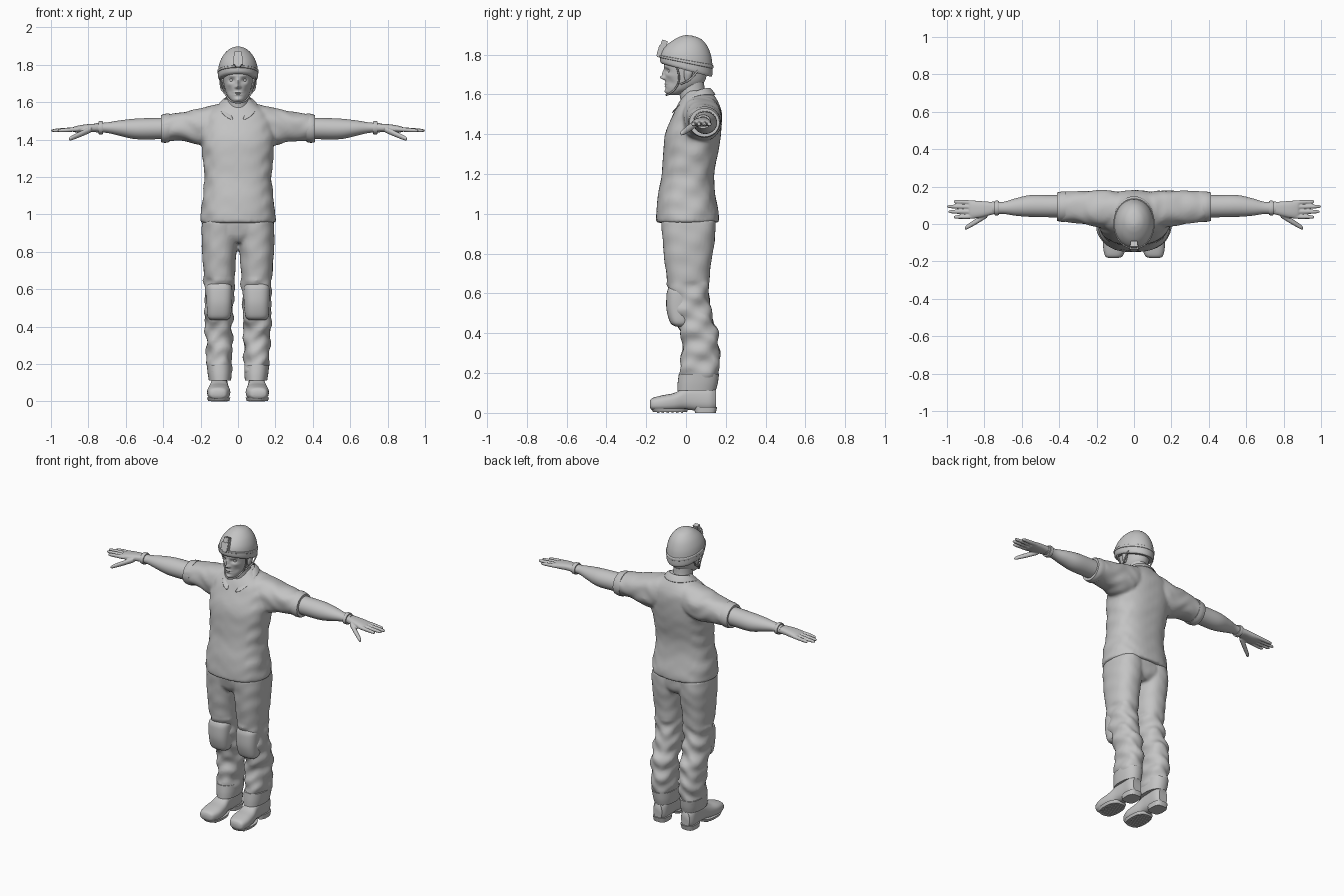
import bpy, bmesh, math
from mathutils import Vector, Matrix

cube = bpy.data.objects.get("Cube")
if cube:
    bpy.data.objects.remove(cube, do_unlink=True)

grey = bpy.data.materials.new("plain grey")
grey.use_nodes = True
COLOR = (0.55, 0.55, 0.55, 1)
grey.diffuse_color = COLOR
grey.node_tree.nodes["Principled BSDF"].inputs["Base Color"].default_value = COLOR


def blend(p0, p1, p2, p3, t):
    """Catmull-Rom point between p1 and p2."""
    return [0.5 * (2 * b + (c - a) * t + (2 * a - 5 * b + 4 * c - d) * t * t
                   + (3 * b - a - 3 * c + d) * t ** 3)
            for a, b, c, d in zip(p0, p1, p2, p3)]


def loft(bm, axis, rows, sides=32, steps=5, power=2.0):
    """Skin through oval sections: (position, a_min, a_max, b_min, b_max)."""
    fine = []
    last = len(rows) - 1
    for i in range(last):
        around = [rows[max(0, min(last, k))] for k in (i - 1, i, i + 1, i + 2)]
        fine += [blend(*around, s / steps) for s in range(steps)]
    fine.append(rows[-1])
    rings = []
    for pos, a0, a1, b0, b1 in fine:
        ring = []
        for k in range(sides):
            ang = math.tau * k / sides
            c, s = math.cos(ang), math.sin(ang)
            c = math.copysign(abs(c) ** (2 / power), c)
            s = math.copysign(abs(s) ** (2 / power), s)
            a = (a0 + a1) / 2 + (a1 - a0) / 2 * c
            b = (b0 + b1) / 2 + (b1 - b0) / 2 * s
            co = {"z": (a, b, pos), "x": (pos, a, b), "y": (a, pos, b)}[axis]
            ring.append(bm.verts.new(co))
        rings.append(ring)
    for low, high in zip(rings, rings[1:]):
        for k in range(sides):
            n = (k + 1) % sides
            bm.faces.new((low[k], low[n], high[n], high[k]))
    bm.faces.new(rings[0])
    bm.faces.new(rings[-1])


def mirror(bm):
    """Copy everything to the other side of x = 0."""
    copy = bmesh.ops.duplicate(bm, geom=bm.verts[:] + bm.edges[:] + bm.faces[:])
    verts = [g for g in copy["geom"] if isinstance(g, bmesh.types.BMVert)]
    bmesh.ops.scale(bm, vec=(-1, 1, 1), verts=verts)


def wrinkle(bm, amount):
    """Push cloth in and out in slanted folds; amount depends on position."""
    bm.normal_update()
    moves = []
    for v in bm.verts:
        x, y, z = v.co
        wave = math.sin(70 * z + 22 * y + 3 * math.sin(25 * x)) + math.sin(43 * z - 35 * y + 20 * x)
        moves.append(v.normal * wave * amount(v.co))
    for v, m in zip(bm.verts, moves):
        v.co += m


def finish(name, bm, voxel=0, smooth=0):
    """Turn the bmesh into an object, optionally fusing its pieces."""
    bmesh.ops.recalc_face_normals(bm, faces=bm.faces[:])
    mesh = bpy.data.meshes.new(name)
    bm.to_mesh(mesh)
    bm.free()
    mesh.materials.append(grey)
    mesh.shade_smooth()
    mesh.set_sharp_from_angle(angle=math.radians(50))
    obj = bpy.data.objects.new(name, mesh)
    bpy.context.collection.objects.link(obj)
    if voxel:
        fuse = obj.modifiers.new("fuse", "REMESH")
        fuse.mode, fuse.voxel_size, fuse.use_smooth_shade = "VOXEL", voxel, True
        soft = obj.modifiers.new("soften", "SMOOTH")
        soft.factor, soft.iterations = 0.5, smooth
    return obj


def part(name, axis, rows, both=False, **kw):
    bm = bmesh.new()
    loft(bm, axis, rows, **kw)
    if both:
        mirror(bm)
    return finish(name, bm)


def even(z, half, y0, y1):
    return (z, -half, half, y0, y1)


# Shirt: sleeves and torso fused together
bm = bmesh.new()
loft(bm, "x", [(.04, .02, .16, 1.42, 1.595), (.12, -.02, .178, 1.38, 1.588),
               (.2, -.015, .18, 1.37, 1.568), (.28, 0, .178, 1.39, 1.552),
               (.35, .01, .172, 1.395, 1.54), (.41, .018, .166, 1.39, 1.528)], power=2.2)
mirror(bm)
loft(bm, "z", [even(.955, .198, -.15, .165), even(1.0, .2, -.15, .165), even(1.1, .187, -.14, .147),
               even(1.2, .18, -.122, .142), even(1.3, .188, -.115, .16), even(1.4, .196, -.105, .176),
               even(1.5, .19, -.065, .18), even(1.55, .155, -.042, .168),
               even(1.59, .1, -.015, .145), even(1.62, .07, .005, .12)], sides=48, power=2.4)
wrinkle(bm, lambda p: .0022 if abs(p.x) > .13 else .0006)
finish("shirt", bm, .009, 4)

# Turned-up sleeve ends
part("sleeve_cuffs", "x", [(.365, .012, .174, 1.388, 1.54), (.39, .012, .173, 1.383, 1.538),
                           (.413, .017, .168, 1.387, 1.53)], both=True)

# Collar: a folded strip open at the throat
bm = bmesh.new()
upper = [(0, .122, 1.635), (.05, .108, 1.635), (.075, .055, 1.625), (.062, -.01, 1.575), (.006, -.078, 1.492)]
lower = [(0, .156, 1.595), (.07, .135, 1.595), (.108, .065, 1.6), (.105, -.02, 1.56), (.062, -.072, 1.512)]
top, low = [[bm.verts.new(p) for p in line] for line in (upper, lower)]
for i in range(len(top) - 1):
    bm.faces.new((top[i], low[i], low[i + 1], top[i + 1]))
mirror(bm)
bmesh.ops.remove_doubles(bm, verts=bm.verts[:], dist=.001)
collar = finish("collar", bm)
collar.modifiers.new("thickness", "SOLIDIFY").thickness = .008
collar.modifiers["thickness"].offset = 0
collar.modifiers.new("round", "SUBSURF").levels = 2
collar.modifiers["round"].render_levels = 2

# Trousers: legs and hips fused together
bm = bmesh.new()
loft(bm, "z", [(.115, .04, .152, -.04, .145), (.2, .034, .165, -.033, .165), (.3, .03, .17, -.02, .167),
               (.4, .03, .176, -.026, .16), (.45, .028, .178, -.045, .142), (.52, .025, .176, -.075, .125),
               (.6, .02, .178, -.083, .115), (.7, .015, .185, -.1, .12), (.8, .008, .192, -.112, .134),
               (.9, .0, .195, -.12, .148), (.97, .0, .19, -.125, .148)], steps=8, power=2.3)
mirror(bm)
loft(bm, "z", [even(.85, .1, -.08, .11), even(.89, .17, -.11, .14), even(.97, .19, -.125, .148)], power=2.4)
wrinkle(bm, lambda p: .0045 if p.z < .65 and p.z > .16 else .001)
finish("trousers", bm, .009, 3)

# Knee pads and trouser hems
part("knee_pads", "z", [(.435, .06, .145, -.055, .0), (.455, .04, .163, -.08, .02), (.52, .032, .168, -.098, .03),
                        (.59, .03, .17, -.098, .03), (.618, .035, .166, -.092, .02), (.63, .05, .15, -.085, .0)],
     both=True, power=2.6)
part("trouser_hems", "z", [(.113, .037, .156, -.044, .15), (.15, .034, .162, -.042, .16),
                           (.195, .034, .167, -.036, .166)], both=True, power=2.3)

# Boots, soles, heels and treads
part("boots", "y", [(-.182, .085, .135, .03, .055), (-.17, .06, .155, .014, .074), (-.12, .042, .165, .008, .088),
                    (-.06, .045, .16, .01, .1), (0, .055, .148, .016, .13), (.06, .055, .145, .01, .14),
                    (.12, .055, .145, .008, .14), (.15, .07, .13, .02, .12)], both=True, power=2.6)
part("soles", "z", [(.004, .046, .16, -.165, .005), (.022, .04, .167, -.176, .012)], both=True, power=2.6)
part("heels", "z", [(0, .056, .145, .045, .15), (.03, .052, .148, .04, .157)], both=True, power=3)
bm = bmesh.new()
for i in range(6):
    place = Matrix.Translation((.103, -.14 + i * .024, .005)) @ Matrix.Diagonal((.085, .012, .01, 1))
    bmesh.ops.create_cube(bm, size=1, matrix=place)
mirror(bm)
finish("treads", bm)

# Bare arms
part("arms", "x", [(.36, .035, .155, 1.405, 1.518), (.45, .036, .155, 1.402, 1.516), (.55, .038, .155, 1.403, 1.512),
                   (.63, .044, .138, 1.42, 1.503), (.7, .054, .118, 1.436, 1.492), (.76, .052, .12, 1.438, 1.488)],
     both=True)
part("wrist_bands", "x", [(.722, .048, .123, 1.43, 1.497), (.73, .046, .125, 1.428, 1.5),
                          (.745, .047, .124, 1.429, 1.498)], both=True, steps=2)

# Hands: palm, four fingers and thumb fused
bm = bmesh.new()
loft(bm, "x", [(.74, .055, .117, 1.442, 1.486), (.79, .042, .12, 1.441, 1.484), (.84, .032, .124, 1.438, 1.478),
               (.875, .033, .124, 1.44, 1.47), (.885, .045, .115, 1.447, 1.462)], power=2.5)


def digit(start, end, radius):
    start, end = Vector(start), Vector(end)
    rows = []
    for t, scale in ((0, 1), (.4, 1), (.8, .85), (.95, .65), (1, .2)):
        p, r = start.lerp(end, t), radius * scale
        rows.append((p.x, p.y - r, p.y + r, p.z - r, p.z + r))
    loft(bm, "x", rows, sides=12, steps=3)


for y, reach in ((.04, .965), (.066, .993), (.091, 1.0), (.114, .965)):
    digit((.85, y, 1.456), (reach, y * 1.12 - .008, 1.448), .0118)
digit((.785, .05, 1.455), (.905, -.024, 1.402), .0165)
mirror(bm)
finish("hands", bm, .0042, 2)

# Neck
part("neck", "z", [even(1.52, .075, -.03, .12), even(1.57, .062, -.028, .11), even(1.62, .056, -.035, .094),
                   even(1.69, .056, -.04, .09)])

# Head with pushed-out and pushed-in features: x, z, width, height, depth
bm = bmesh.new()
loft(bm, "z", [even(1.598, .022, -.092, -.035), even(1.61, .038, -.1, .0), (1.63, -.054, .054, -.102, .05),
               even(1.66, .067, -.103, .09), even(1.7, .076, -.106, .105), even(1.75, .081, -.109, .112),
               even(1.8, .082, -.1, .115), even(1.86, .05, -.06, .08)], sides=96, steps=9)
features = [(0, 1.684, .011, .01, -.024), (0, 1.705, .008, .018, -.013), (.012, 1.68, .006, .006, -.006),
            (.033, 1.718, .014, .01, .014), (.03, 1.742, .02, .007, -.005), (0, 1.653, .018, .004, -.007),
            (0, 1.641, .015, .004, -.006), (0, 1.647, .02, .002, .004), (0, 1.615, .018, .009, -.007),
            (.045, 1.66, .014, .018, .006), (.048, 1.695, .014, .01, -.004)]
for v in bm.verts:
    if v.co.y < -.02:
        for fx, fz, w, h, depth in features:
            v.co.y += depth * math.exp(-((abs(v.co.x) - fx) / w) ** 2 - ((v.co.z - fz) / h) ** 2)
finish("head", bm)

# Eyes and ears
bm = bmesh.new()
bmesh.ops.create_uvsphere(bm, u_segments=20, v_segments=12, radius=.014,
                          matrix=Matrix.Translation((.033, -.076, 1.718)))
mirror(bm)
finish("eyes", bm)
part("ears", "z", [(1.668, .07, .08, -.002, .012), (1.68, .068, .087, -.008, .022), (1.71, .068, .095, -.01, .035),
                   (1.74, .07, .092, -.005, .035)], both=True, sides=20)


# Helmet shell and rim, lifted at the brow
def headgear(name, rows):
    bm = bmesh.new()
    loft(bm, "z", rows, sides=48)
    for v in bm.verts:
        fade = max(0, min(1, (1.88 - v.co.z) / .16))
        v.co.z -= .27 * v.co.y * fade
    return finish(name, bm)


headgear("helmet", [even(1.722, .1, -.122, .127), even(1.735, .106, -.13, .133), even(1.77, .106, -.13, .133),
                    even(1.81, .099, -.118, .126), even(1.85, .08, -.09, .106), even(1.88, .052, -.052, .073),
                    even(1.894, .025, -.02, .035), even(1.898, .003, .0, .006)])
headgear("helmet_band", [even(1.757, .106, -.13, .133), even(1.76, .11, -.135, .137),
                         even(1.77, .11, -.135, .137), even(1.773, .106, -.13, .133)])

# Front mount on the helmet
bm = bmesh.new()
for y, z, w, d, h in ((-.128, 1.822, .05, .026, .05), (-.112, 1.85, .036, .03, .045), (-.136, 1.802, .03, .02, .03)):
    place = Matrix.Translation((0, y, z)) @ Matrix.Rotation(-.3, 4, "X") @ Matrix.Diagonal((w, d, h, 1))
    bmesh.ops.create_cube(bm, size=1, matrix=place)
bmesh.ops.bevel(bm, geom=bm.edges[:], offset=.003, segments=2, affect="EDGES")
finish("helmet_mount", bm)

# Chin straps
straps = bpy.data.curves.new("chin_straps", "CURVE")
straps.dimensions, straps.bevel_depth, straps.resolution_u = "3D", .0045, 4
for side in (-1, 1):
    for path in ([(.092, -.045, 1.735), (.08, -.035, 1.68), (.062, -.05, 1.635), (.03, -.085, 1.603), (0, -.1, 1.597)],
                 [(.095, .06, 1.72), (.09, .02, 1.675), (.072, -.03, 1.65)]):
        line = straps.splines.new("BEZIER")
        line.bezier_points.add(len(path) - 1)
        for point, (x, y, z) in zip(line.bezier_points, path):
            point.co = (side * x, y, z)
            point.handle_left_type = point.handle_right_type = "AUTO"
straps.materials.append(grey)
bpy.context.collection.objects.link(bpy.data.objects.new("chin_straps", straps))
